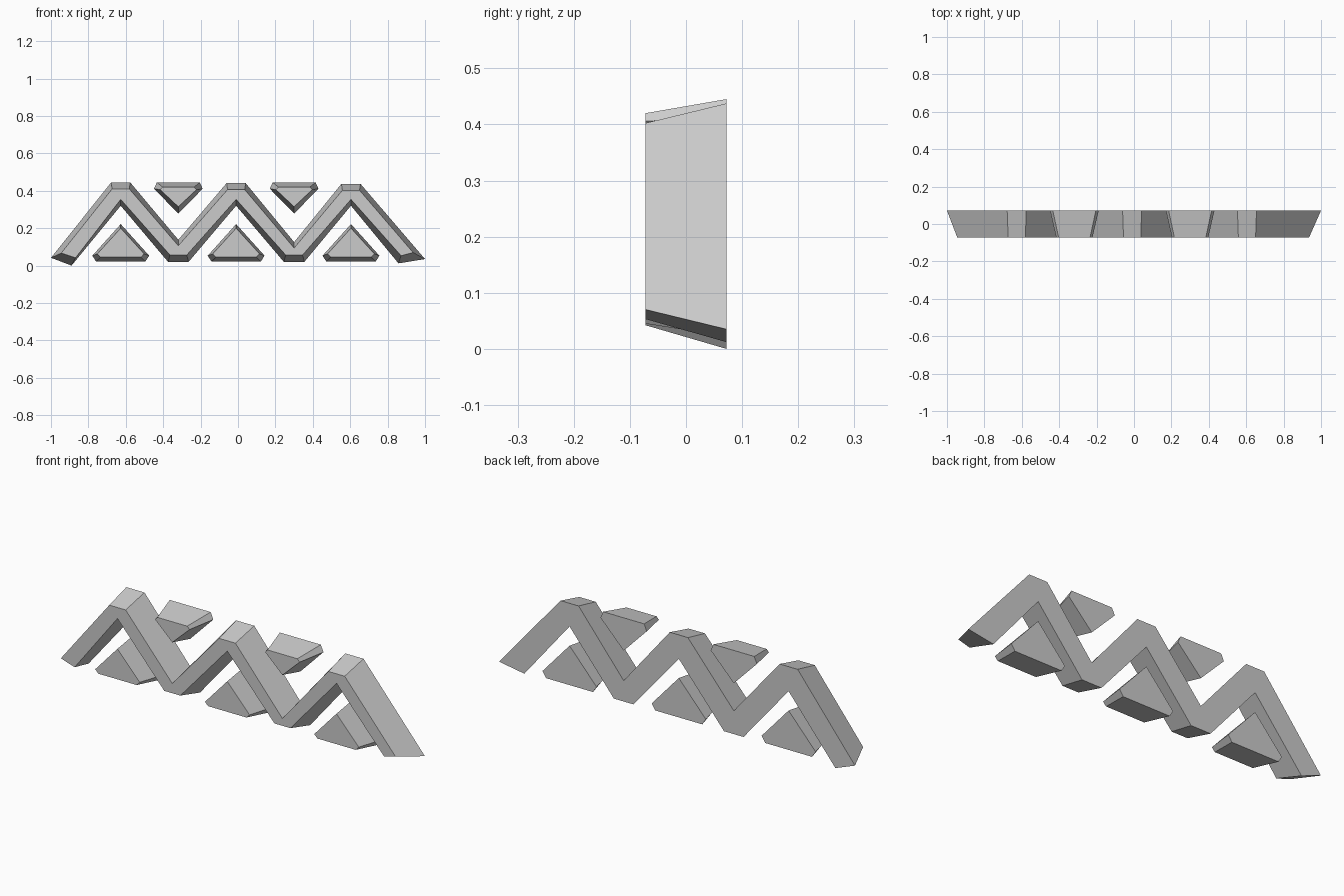
import bpy
import bmesh

cube = bpy.data.objects.get("Cube")
if cube:
    bpy.data.objects.remove(cube, do_unlink=True)

HALF_DEPTH = 0.072
PEAKS = (-0.627, -0.01, 0.604)
VALLEYS = (-0.319, 0.3)

stone = bpy.data.materials.new("grey stone")
stone.use_nodes = True
grey = (0.6, 0.6, 0.6, 1)
stone.diffuse_color = grey
stone.node_tree.nodes["Principled BSDF"].inputs["Base Color"].default_value = grey


def tapered_slab(name, back, front):
    """Loft a back outline to a smaller front outline and cap both."""
    bm = bmesh.new()
    rear = [bm.verts.new((x, HALF_DEPTH, z)) for x, z in back]
    fore = [bm.verts.new((x, -HALF_DEPTH, z)) for x, z in front]
    bm.faces.new(rear)
    bm.faces.new(fore[::-1])
    count = len(rear)
    for i in range(count):
        j = (i + 1) % count
        bm.faces.new((rear[j], rear[i], fore[i], fore[j]))
    bmesh.ops.recalc_face_normals(bm, faces=bm.faces[:])
    mesh = bpy.data.meshes.new(name)
    bm.to_mesh(mesh)
    bm.free()
    mesh.materials.append(stone)
    obj = bpy.data.objects.new(name, mesh)
    bpy.context.collection.objects.link(obj)
    return obj


def zigzag_outline(left, right, top_half, top, notch, valley, foot_half, foot):
    """Upper edge left to right, then lower edge right to left."""
    upper, lower = [left[0]], [left[1]]
    for i, peak in enumerate(PEAKS):
        z = top - peak * 0.006
        upper += [(peak - top_half, z), (peak + top_half, z)]
        lower.append((peak, notch))
        if i < len(VALLEYS):
            middle = VALLEYS[i]
            upper.append((middle, valley - middle * 0.02))
            lower += [(middle - foot_half, foot), (middle + foot_half, foot)]
    return upper + [right[0], right[1]] + lower[::-1]


# Zigzag band
tapered_slab(
    "zigzag_band",
    zigzag_outline([(-1, 0.042), (-0.89, 0)], [(1, 0.035), (0.858, 0.012)],
                   0.051, 0.441, 0.32, 0.132, 0.055, 0.02),
    zigzag_outline([(-0.945, 0.067), (-0.868, 0.042)], [(0.936, 0.07), (0.872, 0.053)],
                   0.046, 0.406, 0.354, 0.1, 0.045, 0.057))


def wedge_outline(x, tip, shoulder, base, wide, narrow):
    """Triangle with its two base corners cut off."""
    return [(x, tip), (x + wide, shoulder), (x + narrow, base),
            (x - narrow, base), (x - wide, shoulder)]


# Upright wedges under the peaks
for number, x in enumerate(PEAKS, 1):
    tapered_slab(f"lower_wedge_{number}",
                 wedge_outline(x, 0.222, 0.053, 0.022, 0.152, 0.132),
                 wedge_outline(x, 0.2, 0.063, 0.045, 0.125, 0.108))

# Hanging wedges above the valleys
for number, x in enumerate(VALLEYS, 1):
    tapered_slab(f"upper_wedge_{number}",
                 wedge_outline(x, 0.278, 0.411, 0.445, 0.13, 0.115),
                 wedge_outline(x, 0.315, 0.406, 0.42, 0.097, 0.084))
